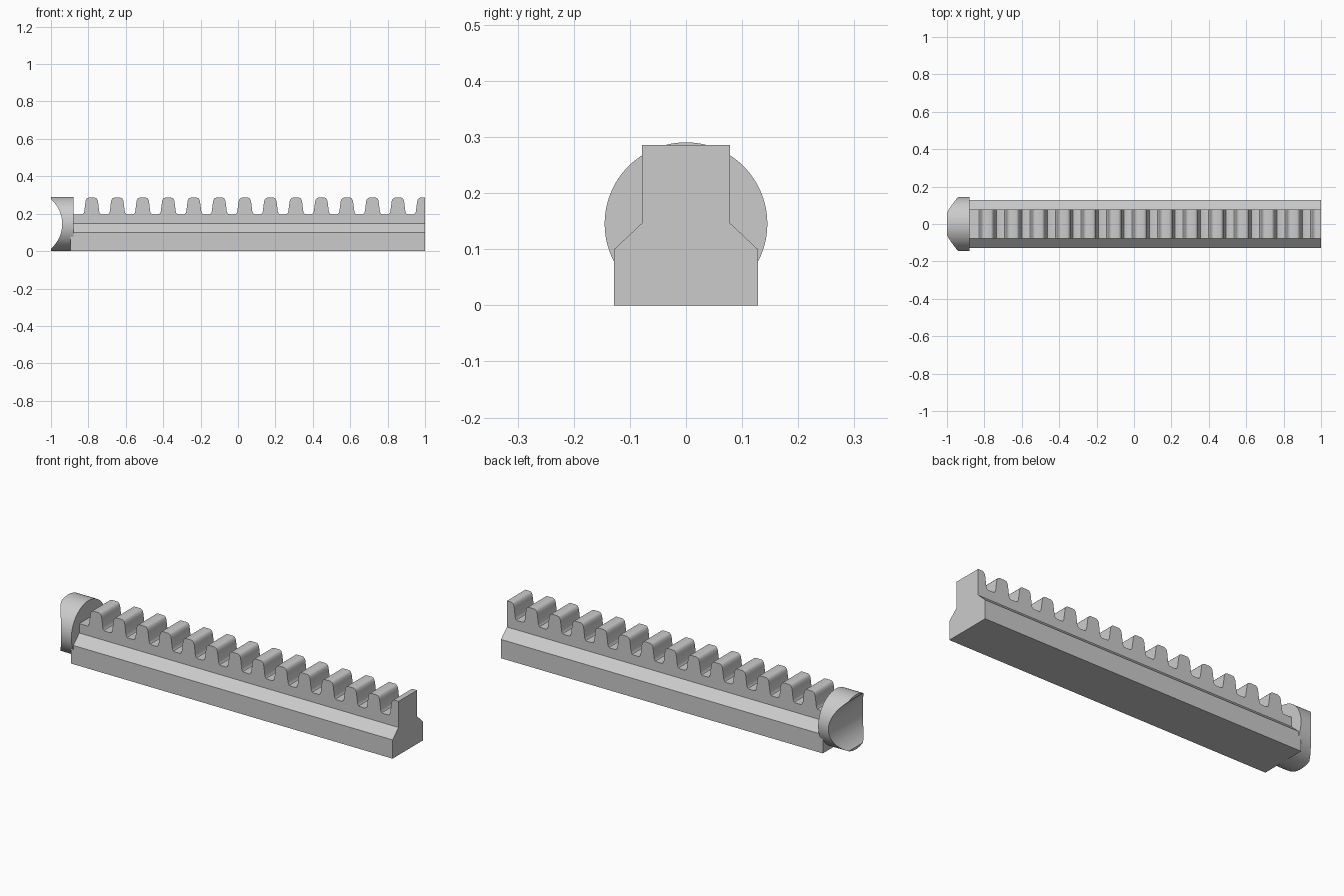
import bpy, bmesh, math
from mathutils import Vector

old = bpy.data.objects.get("Cube")
if old:
    bpy.data.objects.remove(old, do_unlink=True)

grey = bpy.data.materials.new("plain_grey")
grey.use_nodes = True
grey.diffuse_color = (0.6, 0.6, 0.6, 1)
grey.node_tree.nodes["Principled BSDF"].inputs["Base Color"].default_value = (0.6, 0.6, 0.6, 1)


def extrude(name, points, sweep):
    """Closed prism from a flat outline of 3D points."""
    bm = bmesh.new()
    face = bm.faces.new([bm.verts.new(p) for p in points])
    new = bmesh.ops.extrude_face_region(bm, geom=[face])["geom"]
    bmesh.ops.translate(bm, vec=Vector(sweep),
                        verts=[g for g in new if isinstance(g, bmesh.types.BMVert)])
    bmesh.ops.recalc_face_normals(bm, faces=bm.faces)
    mesh = bpy.data.meshes.new(name)
    bm.to_mesh(mesh)
    bm.free()
    mesh.materials.append(grey)
    obj = bpy.data.objects.new(name, mesh)
    bpy.context.collection.objects.link(obj)
    return obj


def boolean(obj, cutter, operation):
    """Apply a boolean and discard the cutter, then smooth the curved faces."""
    cutter.hide_render = True
    mod = obj.modifiers.new("cut", "BOOLEAN")
    mod.operation, mod.object, mod.solver = operation, cutter, "EXACT"
    bpy.ops.object.select_all(action="DESELECT")
    bpy.context.view_layer.objects.active = obj
    obj.select_set(True)
    bpy.ops.object.modifier_apply(modifier=mod.name)
    bpy.data.objects.remove(cutter, do_unlink=True)
    bpy.ops.object.shade_smooth_by_angle(angle=math.radians(32))


def circle(radius, count):
    return [(radius * math.cos(2 * math.pi * i / count),
             radius * math.sin(2 * math.pi * i / count)) for i in range(count)]


# Rack bar: stepped section swept along x
half = [(0.128, 0), (0.128, 0.1), (0.078, 0.147), (0.078, 0.286)]
section = half + [(-y, z) for y, z in reversed(half)]
rack = extrude("toothed_rack", [(-0.895, y, z) for y, z in section], (1.895, 0, 0))

# Tooth outline: rounded crown, sloped flank, filleted root
flank = [(0.053, 0.197), (0.047, 0.199), (0.043, 0.204), (0.040, 0.213),
         (0.034, 0.260), (0.032, 0.271), (0.028, 0.279), (0.023, 0.284), (0.016, 0.286)]
tooth = [(-x, z) for x, z in flank] + [(x, z) for x, z in reversed(flank)]
pitch, first = 0.1364, -0.782
outline = [(-1.1, -0.1), (-1.1, 0.197)]
for i in range(14):
    outline += [(first + i * pitch + x, z if z < 0.286 else 0.2861) for x, z in tooth]
outline += [(1.1, 0.197), (1.1, -0.1)]
boolean(rack, extrude("tooth_cutter", [(x, -0.3, z) for x, z in outline], (0, 0.6, 0)),
        "INTERSECT")

# End button: round disc with a finger hollow across its outer face
centre = 0.1455
button = extrude("end_button", [(-1, y, centre + z) for y, z in circle(0.145, 96)],
                 (0.12, 0, 0))
hollow = extrude("hollow_cutter", [(-1.115 + x, -0.3, centre + z) for x, z in circle(0.175, 96)],
                 (0, 0.6, 0))
boolean(button, hollow, "DIFFERENCE")
